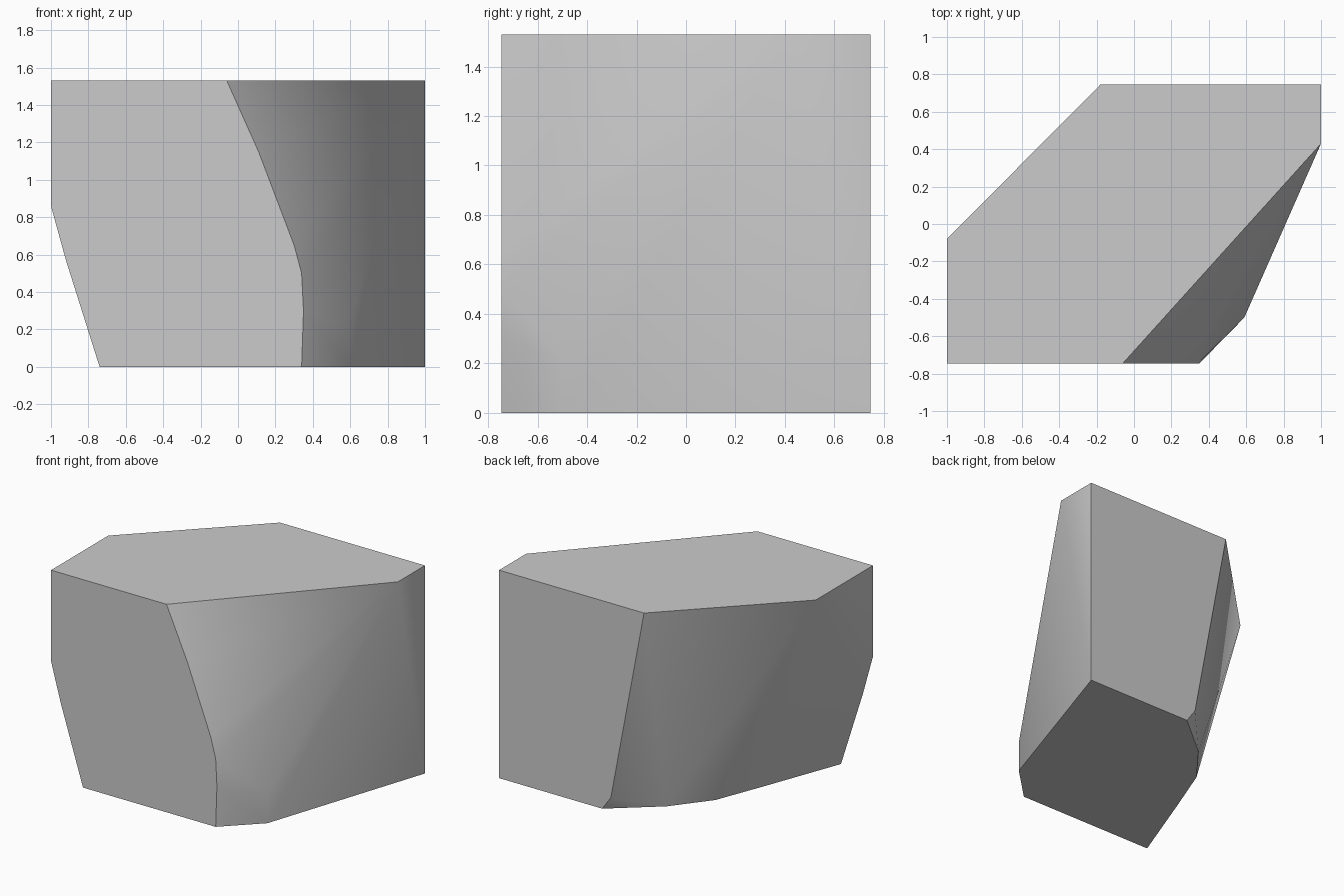
import bpy, bmesh, math

cube = bpy.data.objects.get("Cube")
if cube:
    bpy.data.objects.remove(cube, do_unlink=True)

HEIGHT, DEPTH = 1.53, 0.745


def make_material(name, colour):
    mat = bpy.data.materials.new(name)
    mat.use_nodes = True
    mat.diffuse_color = colour
    mat.node_tree.nodes["Principled BSDF"].inputs["Base Color"].default_value = colour
    return mat


# Outline of the flat top
top = [(-1, -DEPTH), (-0.06, -DEPTH), (1, 0.43), (1, DEPTH), (-0.18, DEPTH), (-1, -0.08)]
# Outline of the flat base
base = [(-0.74, -DEPTH), (0.34, -DEPTH), (0.59, -0.5), (1, DEPTH),
        (0.16, DEPTH), (-0.17, 0.47), (-0.38, 0.2), (-0.52, -0.16)]
# Curved edges of the front face (x, z)
front = [(-1, 0.86), (-0.92, 0.57), (0.11, 1.15), (0.3, 0.65), (0.34, 0.5), (0.35, 0.3)]

points = [(x, y, HEIGHT) for x, y in top]
points += [(x, y, 0) for x, y in base]
points += [(x, -DEPTH, z) for x, z in front]
# Low corner of the front bevel and the kink in the back edge
points += [(0.59, -0.5, 0.22), (0.09, DEPTH, 0.1)]

# Wrap the outlines in one solid block
bm = bmesh.new()
for p in points:
    bm.verts.new(p)
bmesh.ops.convex_hull(bm, input=bm.verts[:])
bmesh.ops.dissolve_limit(bm, angle_limit=math.radians(0.5), verts=bm.verts[:], edges=bm.edges[:])
bmesh.ops.recalc_face_normals(bm, faces=bm.faces[:])
mesh = bpy.data.meshes.new("cut_block")
bm.to_mesh(mesh)
bm.free()

block = bpy.data.objects.new("cut_block", mesh)
bpy.context.collection.objects.link(block)
mesh.materials.append(make_material("plain grey", (0.6, 0.6, 0.6, 1)))

# Smooth the bevels, keep the outlines sharp
bpy.ops.object.select_all(action="DESELECT")
block.select_set(True)
bpy.context.view_layer.objects.active = block
bpy.ops.object.shade_smooth_by_angle(angle=math.radians(33))
